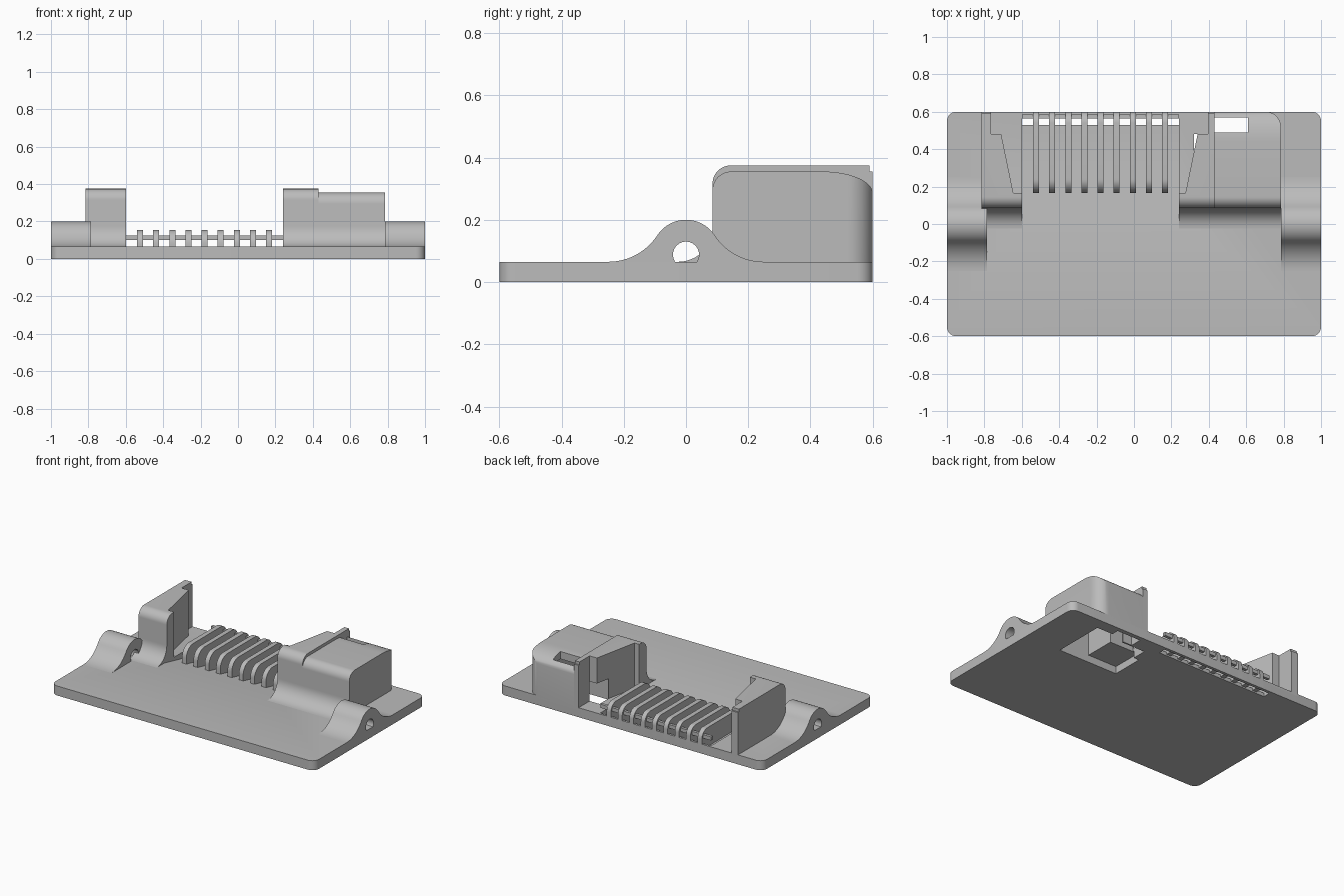
import bpy, bmesh
from math import sin, cos, pi, radians, atan2

if "Cube" in bpy.data.objects:
    bpy.data.objects.remove(bpy.data.objects["Cube"])

grey = bpy.data.materials.new("plain grey")
grey.use_nodes = True
COLOUR = (0.5, 0.5, 0.5, 1)
grey.diffuse_color = COLOUR
grey.node_tree.nodes["Principled BSDF"].inputs["Base Color"].default_value = COLOUR


def arc(cx, cy, rx, ry, start, end, n=12):
    """Points on an ellipse arc, angles in degrees."""
    steps = [radians(start + (end - start) * i / n) for i in range(n + 1)]
    return [(cx + rx * cos(t), cy + ry * sin(t)) for t in steps]


def prism(name, pts, axis, lo, hi):
    """Extrude a profile: (y, z) along x, or (x, y) along z."""
    place = (lambda p, d: (d, p[0], p[1])) if axis == "x" else (lambda p, d: (p[0], p[1], d))
    bm = bmesh.new()
    face = bm.faces.new([bm.verts.new(place(p, lo)) for p in pts])
    ext = bmesh.ops.extrude_face_region(bm, geom=[face])
    new = [v for v in ext["geom"] if isinstance(v, bmesh.types.BMVert)]
    shift = (hi - lo, 0, 0) if axis == "x" else (0, 0, hi - lo)
    bmesh.ops.translate(bm, verts=new, vec=shift)
    bmesh.ops.recalc_face_normals(bm, faces=bm.faces)
    mesh = bpy.data.meshes.new(name)
    bm.to_mesh(mesh)
    bm.free()
    mesh.materials.append(grey)
    ob = bpy.data.objects.new(name, mesh)
    bpy.context.collection.objects.link(ob)
    return ob


def rect(x0, x1, y0, y1):
    return [(x0, y0), (x1, y0), (x1, y1), (x0, y1)]


def box(name, x0, x1, y0, y1, z0, z1):
    return prism(name, rect(x0, x1, y0, y1), "z", z0, z1)


def cut(ob, *cutters):
    """Subtract the cutters, bake the result and drop the cutters."""
    for c in cutters:
        c.hide_render = True
        mod = ob.modifiers.new("cut", "BOOLEAN")
        mod.operation, mod.solver, mod.object = "DIFFERENCE", "EXACT", c
    bpy.context.view_layer.update()
    mesh = bpy.data.meshes.new_from_object(ob.evaluated_get(bpy.context.evaluated_depsgraph_get()))
    ob.modifiers.clear()
    ob.data = mesh
    for c in cutters:
        bpy.data.objects.remove(c)


TOP = 0.065            # upper face of the plate
FIN_L, FIN_R = -0.6, 0.24

# Pockets hollowed from below through the plate and the large block
def pockets():
    return [box("pocket_wide", 0.5, 0.73, 0.16, 0.52, -0.1, 0.3),
            box("pocket_inner", 0.28, 0.51, 0.16, 0.38, -0.1, 0.05),
            box("pocket_window", 0.32, 0.51, 0.37, 0.48, -0.1, 0.2)]

# Base plate with rounded corners, sunken fin tray and rear slot
r = 0.05
outline = (arc(1 - r, 0.6 - r, r, r, 0, 90, 8) + arc(r - 1, 0.6 - r, r, r, 90, 180, 8)
           + arc(r - 1, r - 0.6, r, r, 180, 270, 8) + arc(1 - r, r - 0.6, r, r, 270, 360, 8))
plate = prism("base_plate", outline, "z", 0, TOP)
tray = prism("tray", [(0.06, TOP), (0.06, 0.1), (0.585, 0.1), (0.585, 0.025), (0.24, 0.025)],
             "x", FIN_L, FIN_R)
cut(plate, tray, box("slot", FIN_L, FIN_R, 0.53, 0.58, -0.1, 0.1), *pockets())

# Hinge lugs: a round boss blended into the plate, with a pin hole
boss_z, boss_r, sweep_r, reach = 0.09, 0.11, 0.189, 0.25
tilt = math_angle = atan2(TOP + sweep_r - boss_z, reach) * 180 / pi
lug = (arc(-reach, TOP + sweep_r, sweep_r, sweep_r, 270, 360 - tilt)
       + arc(0, boss_z, boss_r, boss_r, 180 - tilt, tilt, 20)
       + arc(reach, TOP + sweep_r, sweep_r, sweep_r, 180 + tilt, 270)
       + [(reach, 0.05), (-reach, 0.05)])
for side, x0, x1 in (("left", 0.785, 1), ("right", -1, -0.785)):
    ob = prism(side + "_hinge_lug", lug, "x", x0, x1)
    cut(ob, prism("pin", arc(0, 0.088, 0.042, 0.042, 0, 345, 23), "x", x0 - 0.1, x1 + 0.1))

# Block profile: front fillet, rounded front top, stepped rear edge
def block_profile(top, rear):
    return (arc(-0.025, TOP + 0.11, 0.11, 0.11, 270, 360)
            + arc(0.145, top - 0.06, 0.06, 0.06, 180, 90)
            + rear + [(0.6, 0.05), (-0.025, 0.05)])

square_rear = [(0.59, 0.375), (0.59, 0.355), (0.6, 0.355)]
sloped_rear = arc(0.44, 0.285, 0.16, 0.07, 90, 0)

# Stepped, tapering recess in the inner side of a block
def recess(edge, s):
    pts = [(edge - s * 0.1, 0.165), (edge + s * 0.035, 0.165), (edge + s * 0.1, 0.48),
           (edge + s * 0.155, 0.48), (edge + s * 0.155, 0.7), (edge - s * 0.1, 0.7)]
    return prism("recess", pts, "z", TOP, 0.6)

right_block = prism("right_block", block_profile(0.375, square_rear), "x", -0.815, FIN_L)
cut(right_block, recess(FIN_L - 0.01, -1))

left_inner = prism("left_block_inner", block_profile(0.375, square_rear), "x", FIN_R, 0.43)
cut(left_inner, recess(FIN_R, 1), *pockets())

left_outer = prism("left_block_outer", block_profile(0.355, sloped_rear), "x", 0.43, 0.785)
cr = 0.08
corner = prism("corner", [(0.785, 0.7), (0.9, 0.7), (0.9, 0.6 - cr)]
               + arc(0.785 - cr, 0.6 - cr, cr, cr, 0, 90), "z", TOP, 0.6)
cut(left_outer, corner, *pockets(), box("top_opening", 0.42, 0.61, 0.49, 0.57, -0.1, 0.6))
cut(plate, box("opening_floor", 0.43, 0.61, 0.49, 0.57, -0.1, 0.2))

# Row of upright fins with rounded ends
fin = (arc(0.24, 0.08, 0.075, 0.075, 180, 90) + arc(0.54, 0.095, 0.06, 0.06, 90, 0)
       + [(0.6, 0.01), (0.165, 0.01)])
for i in range(9):
    x = -0.524 + i * 0.0863
    prism("fin_%d" % (i + 1), fin, "x", x - 0.016, x + 0.016)

# Cross bar threading the fins
box("cross_bar", FIN_L, FIN_R, 0.565, 0.585, 0.1, 0.125)

# Smooth curved surfaces, keep hard edges
for ob in bpy.context.collection.objects:
    if ob.type == "MESH":
        ob.select_set(True)
        bpy.context.view_layer.objects.active = ob
bpy.ops.object.shade_smooth_by_angle(angle=radians(30))
